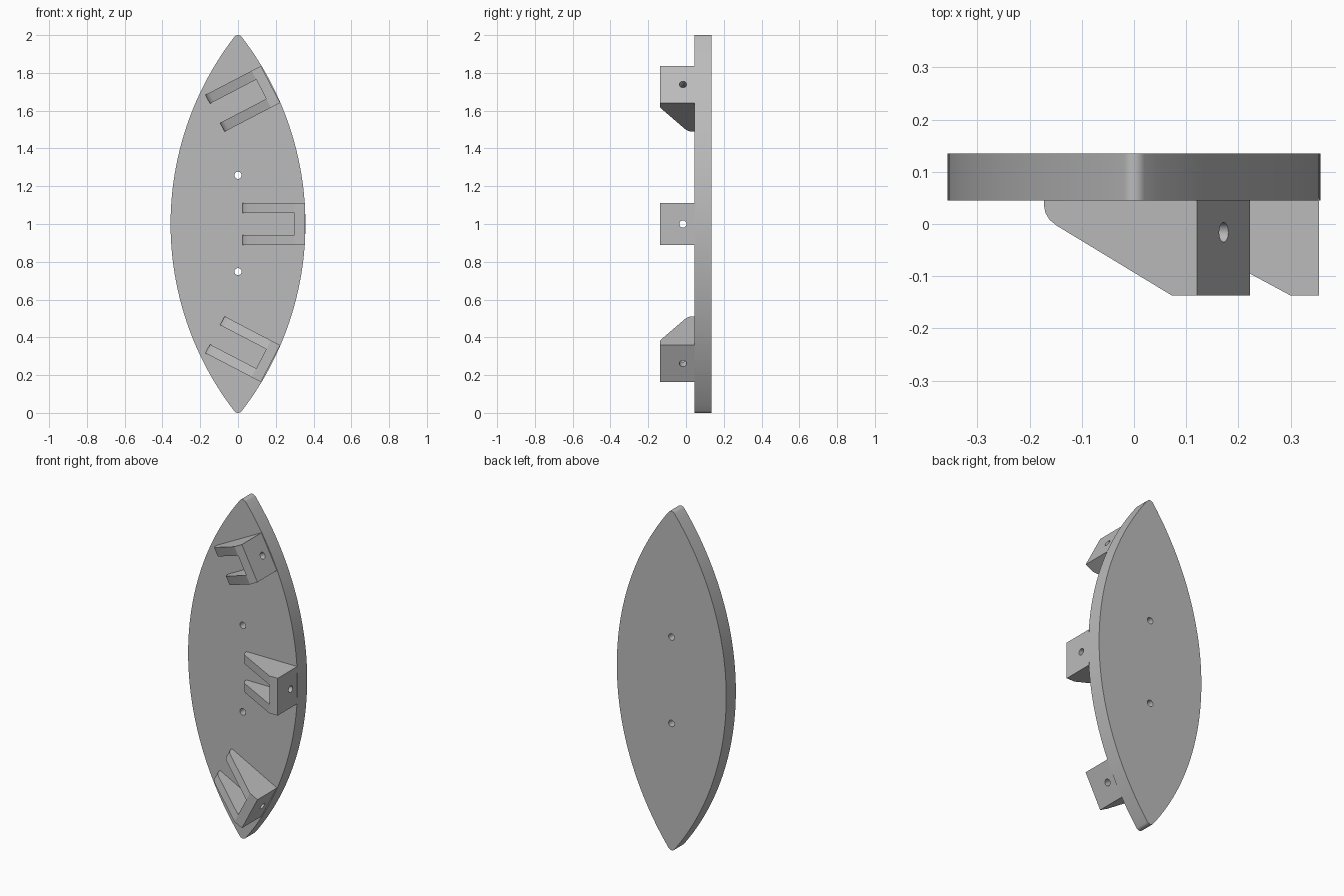
import bpy, bmesh
from math import sin, cos, pi, atan2, sqrt, radians
from mathutils import Matrix, Vector

cube = bpy.data.objects.get("Cube")
if cube:
    bpy.data.objects.remove(cube, do_unlink=True)

grey = bpy.data.materials.new("plain grey")
grey.use_nodes = True
COLOUR = (0.5, 0.5, 0.5, 1)
grey.diffuse_color = COLOUR
grey.node_tree.nodes["Principled BSDF"].inputs["Base Color"].default_value = COLOUR


def prism(name, points, direction):
    """Extrude a closed outline of 3D points along a direction."""
    bm = bmesh.new()
    face = bm.faces.new([bm.verts.new(p) for p in points])
    out = bmesh.ops.extrude_face_region(bm, geom=[face])
    moved = [g for g in out["geom"] if isinstance(g, bmesh.types.BMVert)]
    bmesh.ops.translate(bm, vec=direction, verts=moved)
    bmesh.ops.recalc_face_normals(bm, faces=bm.faces)
    mesh = bpy.data.meshes.new(name)
    bm.to_mesh(mesh)
    bm.free()
    mesh.materials.append(grey)
    obj = bpy.data.objects.new(name, mesh)
    bpy.context.collection.objects.link(obj)
    return obj


def arc(cx, cy, radius, start, end, steps):
    angles = [start + (end - start) * i / steps for i in range(steps + 1)]
    return [(cx + radius * cos(a), cy + radius * sin(a)) for a in angles]


def cut(target, cutters):
    """Subtract the cutters, bake the result and remove them."""
    for c in cutters:
        c.hide_render = True
        mod = target.modifiers.new("cut", "BOOLEAN")
        mod.operation, mod.solver, mod.object = "DIFFERENCE", "EXACT", c
    bpy.context.view_layer.update()
    graph = bpy.context.evaluated_depsgraph_get()
    mesh = bpy.data.meshes.new_from_object(target.evaluated_get(graph))
    target.modifiers.clear()
    target.data = mesh
    for c in cutters:
        bpy.data.objects.remove(c, do_unlink=True)


def smooth(obj):
    bpy.ops.object.select_all(action="DESELECT")
    obj.select_set(True)
    bpy.context.view_layer.objects.active = obj
    bpy.ops.object.shade_smooth_by_angle(angle=radians(25))


# Lens-shaped plate: two large arcs joined by small rounded tips
HALF_WIDTH, TIP = 0.357, 0.025
BIG = 1.6227
FRONT, BACK = 0.045, 0.135
offset = BIG - HALF_WIDTH
tip_z = 1 - TIP
angle = atan2(tip_z, offset)
outline = arc(-offset, 0, BIG, -angle, angle, 48)
outline += arc(0, tip_z, TIP, angle, pi - angle, 8)[1:]
outline += arc(offset, 0, BIG, pi - angle, pi + angle, 48)[1:]
outline += arc(0, -tip_z, TIP, pi + angle, 2 * pi - angle, 8)[1:-1]
plate = prism("back_plate", [(x, FRONT, 1 + z) for x, z in outline],
              Vector((0, BACK - FRONT, 0)))

# Two screw holes through the plate
cut(plate, [prism("screw_hole", [(x, -0.1, z) for x, z in arc(0, zc, 0.019, 0, 2 * pi, 24)[:-1]],
                  Vector((0, 0.4, 0))) for zc in (0.748, 1.258)])
smooth(plate)

# U-shaped brackets: end wall with a hole and two tapering legs
WIDTH, SLOT, WALL, LENGTH, TOP = 0.22, 0.115, 0.055, 0.331, -0.137
ROOT = FRONT + 0.005


def bracket(name, x, z, tilt):
    side = [(0, ROOT), (0, TOP), (-WALL, TOP), (-0.304, -0.003),
            (-0.319, 0.008), (-0.328, 0.021), (-LENGTH, 0.034), (-LENGTH, ROOT)]
    body = prism(name, [(u, y, -WIDTH / 2) for u, y in side], Vector((0, 0, WIDTH)))
    box = [(-WALL, -0.3), (-WALL, 0.2), (-0.5, 0.2), (-0.5, -0.3)]
    slot = prism("slot", [(u, y, -SLOT / 2) for u, y in box], Vector((0, 0, SLOT)))
    ring = arc(-0.016, 0, 0.019, 0, 2 * pi, 24)[:-1]
    hole = prism("pin_hole", [(-0.1, y, v) for y, v in ring], Vector((0.2, 0, 0)))
    cut(body, [slot, hole])
    body.data.transform(Matrix.Translation((x, 0, z)) @ Matrix.Rotation(-tilt, 4, "Y"))
    smooth(body)


TILT = radians(27.5)
bracket("upper_bracket", 0.172, 1.739, TILT)
bracket("middle_bracket", 0.355, 1.0, 0)
bracket("lower_bracket", 0.172, 0.261, -TILT)
